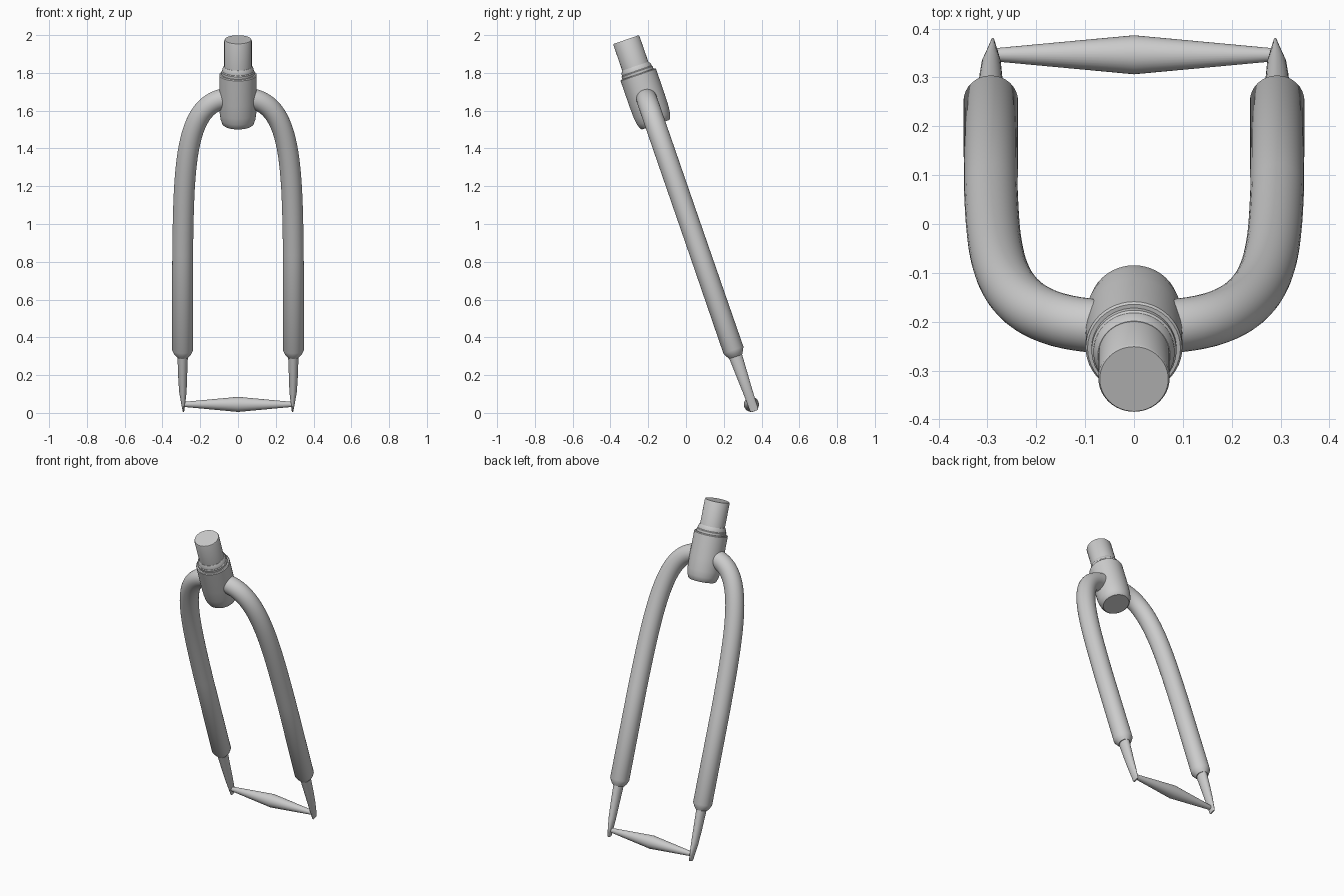
import bpy, bmesh, math
from mathutils import Vector
from mathutils.geometry import interpolate_bezier

if "Cube" in bpy.data.objects:
    bpy.data.objects.remove(bpy.data.objects["Cube"])

TILT = math.radians(19.07)
ORIGIN = (0, 0.366, 0)


def loft(name, path, sides=32, mirror=False, offset=0.0):
    """Skin elliptical sections (x, s, in-plane radius, depth radius) along a path
    lying in the tilted fork plane (local x / local z)."""
    bm = bmesh.new()
    first, last = Vector(path[0][:2]), Vector(path[-1][:2])
    rings = []
    for i, (x, s, ra, rv) in enumerate(path):
        a = Vector(path[max(i - 1, 0)][:2])
        b = Vector(path[min(i + 1, len(path) - 1)][:2])
        t = (b - a) if (b - a).length > 1e-6 else (last - first)
        t.normalize()
        n = Vector((-t.y, t.x))
        ring = []
        for k in range(sides):
            ang = 2 * math.pi * k / sides
            c = math.cos(ang) * ra
            ring.append(bm.verts.new((x + n.x * c, offset + math.sin(ang) * rv, s + n.y * c)))
        rings.append(ring)
    for r0, r1 in zip(rings, rings[1:]):
        for k in range(sides):
            j = (k + 1) % sides
            bm.faces.new((r0[k], r0[j], r1[j], r1[k]))
    bm.faces.new(rings[0])
    bm.faces.new(rings[-1])
    bmesh.ops.recalc_face_normals(bm, faces=bm.faces)
    me = bpy.data.meshes.new(name)
    bm.to_mesh(me)
    bm.free()
    ob = bpy.data.objects.new(name, me)
    bpy.context.collection.objects.link(ob)
    ob.location = ORIGIN
    ob.rotation_euler = (TILT, 0, 0)
    if mirror:
        m = ob.modifiers.new("Mirror", 'MIRROR')
        m.use_mirror_merge = False
    bpy.ops.object.select_all(action='DESELECT')
    ob.select_set(True)
    bpy.context.view_layer.objects.active = ob
    bpy.ops.object.shade_smooth_by_angle(angle=math.radians(30))
    return ob


def lathe(name, profile):
    return loft(name, [(0, s, r, r) for r, s in profile], sides=48)


# crown block with tapered bottom
lathe("crown", [(0.076, 1.614), (0.083, 1.620), (0.092, 1.645), (0.097, 1.68),
                (0.099, 1.75), (0.099, 1.893), (0.095, 1.898)])

# bearing seat ring and steerer tube
lathe("bearing_seat", [(0.087, 1.89), (0.087, 1.912), (0.083, 1.917), (0.083, 1.926),
                       (0.074, 1.942)])
lathe("steerer_tube", [(0.073, 1.88), (0.073, 2.085), (0.070, 2.091)])

# curved leg tubes, chamfered at the lower end
bend = interpolate_bezier(Vector((0.05, 1.763, 0)), Vector((0.28, 1.742, 0)),
                          Vector((0.286, 1.40, 0)), Vector((0.293, 0.90, 0)), 28)
leg = [(p.x, p.y, 0.055, 0.055) for p in bend]
leg += [(0.293, 0.352, 0.056, 0.056), (0.293, 0.328, 0.044, 0.044), (0.293, 0.315, 0.032, 0.036)]
loft("fork_leg", leg, mirror=True)

# flattened, tapering dropouts
loft("dropout", [(0.293, 0.34, 0.028, 0.036), (0.293, 0.30, 0.027, 0.035),
                 (0.293, 0.20, 0.0235, 0.030), (0.292, 0.12, 0.020, 0.026),
                 (0.290, 0.06, 0.012, 0.024), (0.289, 0.022, 0.006, 0.023),
                 (0.289, 0.010, 0.004, 0.018)], mirror=True)

# spindle-shaped axle
loft("axle", [(-0.290, 0.049, 0.013, 0.013), (0, 0.049, 0.040, 0.040),
              (0.290, 0.049, 0.013, 0.013)], offset=-0.004)
